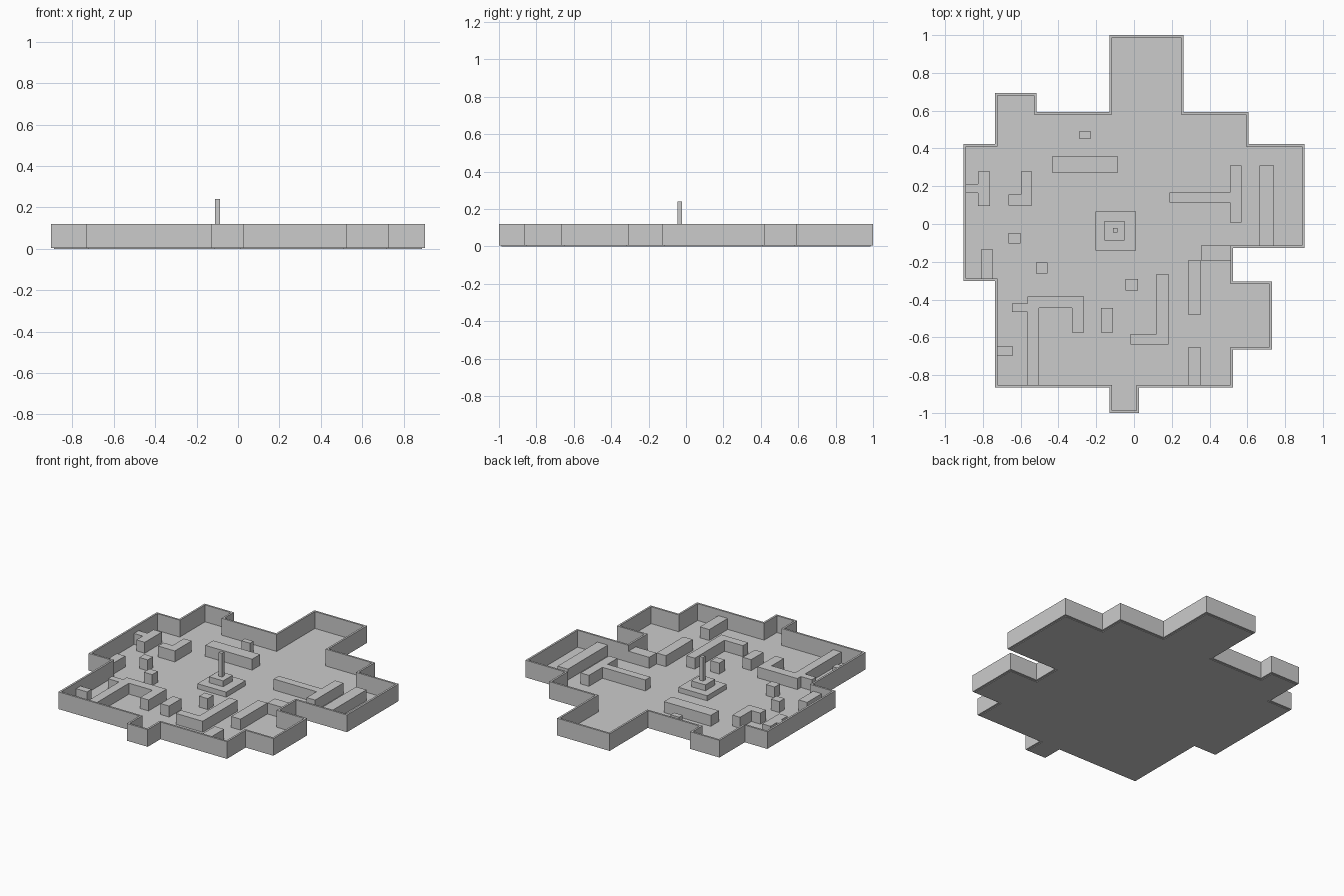
import bpy, bmesh
from mathutils import Vector

if "Cube" in bpy.data.objects:
    bpy.data.objects.remove(bpy.data.objects["Cube"])

WALL, WALL_H, COVER_H, FLOOR = 0.013, 0.12, 0.08, 0.006

# Clockwise outer outline of the arena
outline = [Vector(p) for p in [
    (-0.13, 1), (0.262, 1), (0.262, 0.593), (0.607, 0.593), (0.607, 0.423), (0.903, 0.423),
    (0.903, -0.128), (0.523, -0.128), (0.523, -0.305), (0.73, -0.305), (0.73, -0.665),
    (0.523, -0.665), (0.523, -0.865), (0.026, -0.865), (0.026, -1), (-0.13, -1),
    (-0.13, -0.865), (-0.735, -0.865), (-0.735, -0.302), (-0.903, -0.302), (-0.903, 0.423),
    (-0.735, 0.423), (-0.735, 0.693), (-0.516, 0.693), (-0.516, 0.593), (-0.13, 0.593)]]


def finish(name, bm):
    bmesh.ops.recalc_face_normals(bm, faces=bm.faces)
    mesh = bpy.data.meshes.new(name)
    bm.to_mesh(mesh)
    bm.free()
    obj = bpy.data.objects.new(name, mesh)
    bpy.context.collection.objects.link(obj)
    return obj


def inset(points, t):
    """Offset a clockwise right-angled outline inwards."""
    result = []
    for i, p in enumerate(points):
        a = (p - points[i - 1]).normalized()
        b = (points[(i + 1) % len(points)] - p).normalized()
        result.append(p + t * Vector((a.y + b.y, -a.x - b.x)))
    return result


def add_box(bm, x0, x1, y0, y1, z0, z1):
    verts = bmesh.ops.create_cube(bm, size=1)["verts"]
    for v in verts:
        v.co = ((x0 + x1) / 2 + v.co.x * (x1 - x0),
                (y0 + y1) / 2 + v.co.y * (y1 - y0),
                (z0 + z1) / 2 + v.co.z * (z1 - z0))


def boxes(name, rects, z0=FLOOR, z1=COVER_H):
    bm = bmesh.new()
    for r in rects:
        add_box(bm, *r, z0, z1)
    return finish(name, bm)


# Floor slab inside the walls
inner = inset(outline, WALL)
bm = bmesh.new()
base = bm.faces.new([bm.verts.new((p.x, p.y, 0)) for p in inner])
ext = bmesh.ops.extrude_face_region(bm, geom=[base], use_keep_orig=True)
for v in ext["geom"]:
    if isinstance(v, bmesh.types.BMVert):
        v.co.z = FLOOR
finish("floor", bm)

# Perimeter wall: a closed rectangular section swept round the outline
bm = bmesh.new()
rings = [[bm.verts.new((p.x, p.y, z)) for p in pts]
         for pts, z in ((outline, 0.004), (outline, WALL_H), (inner, WALL_H), (inner, 0.004))]
n = len(outline)
for k in range(4):
    a, b = rings[k], rings[(k + 1) % 4]
    for i in range(n):
        j = (i + 1) % n
        bm.faces.new((a[i], a[j], b[j], b[i]))
finish("perimeter_wall", bm)

# Central stepped monument
boxes("monument_base", [(-0.205, 0.01, -0.14, 0.067)], FLOOR, 0.04)
boxes("monument_step", [(-0.155, -0.05, -0.087, 0.015)], 0.04, 0.08)
boxes("monument_pillar", [(-0.112, -0.087, -0.046, -0.022)], 0.08, 0.24)

# Low cover blocks and partitions on the floor (x0, x1, y0, y1)
cover = {
    "north_bench": [(-0.435, -0.085, 0.272, 0.357)],
    "north_crate": [(-0.292, -0.228, 0.453, 0.49)],
    "west_partition": [(-0.825, -0.763, 0.095, 0.277), (-0.89, -0.825, 0.163, 0.213)],
    "west_corner": [(-0.598, -0.54, 0.098, 0.277), (-0.665, -0.598, 0.098, 0.157)],
    "west_crate": [(-0.665, -0.602, -0.103, -0.047)],
    "southwest_crate": [(-0.52, -0.457, -0.262, -0.203)],
    "west_wall_block": [(-0.81, -0.747, -0.289, -0.135)],
    "southwest_room": [(-0.563, -0.503, -0.852, -0.445), (-0.563, -0.265, -0.445, -0.383),
                       (-0.328, -0.265, -0.575, -0.445), (-0.645, -0.563, -0.465, -0.42)],
    "southwest_shelf": [(-0.722, -0.64, -0.695, -0.648)],
    "south_block": [(-0.175, -0.112, -0.575, -0.445)],
    "south_crate": [(-0.044, 0.02, -0.352, -0.292)],
    "south_corner": [(0.12, 0.183, -0.582, -0.265), (-0.018, 0.183, -0.638, -0.582)],
    "east_corner": [(0.285, 0.355, -0.48, -0.193), (0.355, 0.51, -0.193, -0.115)],
    "southeast_partition": [(0.285, 0.355, -0.852, -0.655)],
    "east_partition": [(0.507, 0.57, 0.008, 0.31), (0.187, 0.507, 0.113, 0.167)],
    "east_long_block": [(0.665, 0.742, -0.115, 0.31)],
}
for name, rects in cover.items():
    boxes(name, rects)
